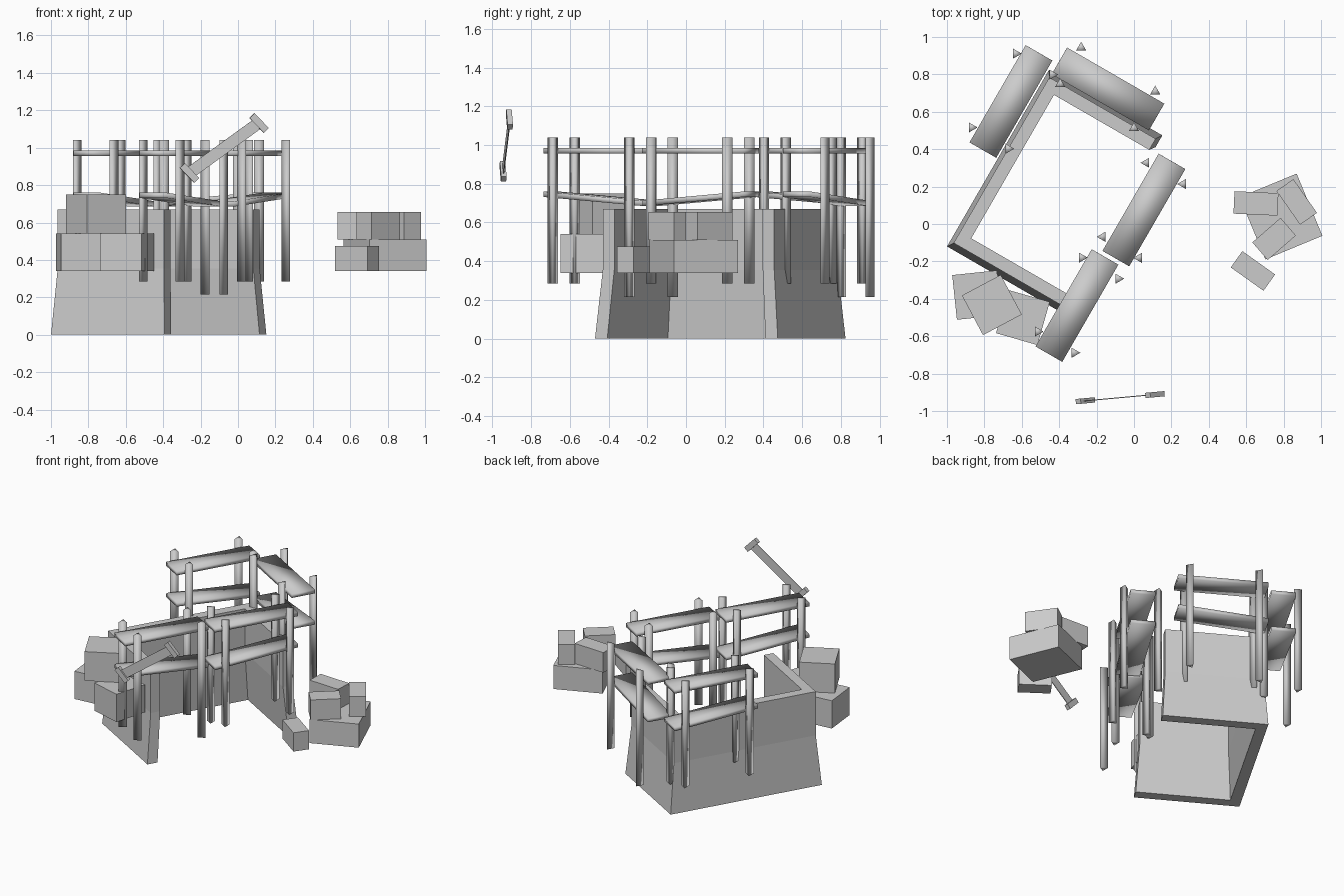
import bpy, bmesh, math
from mathutils import Matrix, Vector

if "Cube" in bpy.data.objects:
    bpy.data.objects.remove(bpy.data.objects["Cube"])

stone = bpy.data.materials.new("light grey")
stone.diffuse_color = (0.6, 0.6, 0.6, 1)
stone.use_nodes = True
stone.node_tree.nodes["Principled BSDF"].inputs["Base Color"].default_value = stone.diffuse_color


def finish(name, bm, matrix=Matrix(), smooth=False):
    bmesh.ops.recalc_face_normals(bm, faces=bm.faces)
    mesh = bpy.data.meshes.new(name)
    bm.to_mesh(mesh)
    bm.free()
    mesh.materials.append(stone)
    for p in mesh.polygons:
        p.use_smooth = smooth
    ob = bpy.data.objects.new(name, mesh)
    ob.matrix_world = matrix
    bpy.context.collection.objects.link(ob)
    return ob


def place(x, y, z, turn=0.0, pitch=0.0):
    return (Matrix.Translation((x, y, z)) @ Matrix.Rotation(math.radians(turn), 4, 'Z')
            @ Matrix.Rotation(math.radians(pitch), 4, 'Y'))


def box(name, size, matrix, smooth=False):
    bm = bmesh.new()
    bmesh.ops.create_cube(bm, size=1)
    bmesh.ops.scale(bm, vec=size, verts=bm.verts)
    return finish(name, bm, matrix, smooth)


def post(name, radius, low, high, matrix, smooth=True):
    # Three-sided upright pole
    bm = bmesh.new()
    bmesh.ops.create_cone(bm, cap_ends=True, segments=3, radius1=radius,
                          radius2=radius, depth=high - low)
    # one edge of the pole points along local -X
    tip = max(bm.verts, key=lambda v: v.co.length_squared).co
    turn = math.pi - math.atan2(tip.y, tip.x)
    bmesh.ops.rotate(bm, cent=(0, 0, 0), matrix=Matrix.Rotation(turn, 3, 'Z'), verts=bm.verts)
    bmesh.ops.translate(bm, vec=(0, 0, (low + high) / 2), verts=bm.verts)
    return finish(name, bm, matrix, smooth)


# Three-sided tower wall: a C-shaped plan that leans inward, then rises straight
LONG, SHORT, THICK = 1.09, 0.70, 0.073
a, b, t = LONG / 2, SHORT / 2, THICK
plan = [(-a, -b), (-a, b), (a, b), (a, -b),
        (a - t, -b), (a - t, b - t), (-a + t, b - t), (-a + t, -b)]
bm = bmesh.new()
rings = [[bm.verts.new((x * s, y * s, z)) for x, y in plan]
         for z, s in ((0, 1), (0.355, 0.938), (0.67, 0.938))]
for lower, upper in zip(rings, rings[1:]):
    for i in range(8):
        j = (i + 1) % 8
        bm.faces.new((lower[i], lower[j], upper[j], upper[i]))
for r in (rings[0], rings[-1]):
    for q in ((0, 1, 6, 7), (1, 2, 5, 6), (2, 3, 4, 5)):
        bm.faces.new([r[k] for k in q])
finish("tower_wall", bm, place(-0.424, 0.177, 0, 60))

# Scaffold bays: two planks each, the lower one sagging, on four poles
bays = {"left": (-0.658, 0.655, 60), "back": (-0.139, 0.722, 150),
        "right": (0.053, 0.075, 240), "front": (-0.305, -0.436, 60)}
for side, (x, y, turn) in bays.items():
    base = place(x, y, 0, turn)
    box(side + "_upper_plank", (0.60, 0.165, 0.028), base @ place(0, 0, 0.97), True)
    box(side + "_lower_plank", (0.60, 0.165, 0.028), base @ place(0, 0, 0.722, 0, 4.5), True)
    for i, (px, py) in enumerate([(-0.225, -0.115), (-0.225, 0.112),
                                  (0.235, 0.105), (0.235, -0.12)]):
        low = 0.215 if i == 3 else 0.285
        post(f"{side}_post_{i + 1}", 0.031, low, 1.04, base @ place(px, py, 0))

# Stacked stone blocks: x, y, turn, length, width, bottom, top
blocks = [
    (-0.84, -0.38, 6, 0.24, 0.24, 0.34, 0.54),
    (-0.594, -0.50, -16, 0.23, 0.24, 0.34, 0.54),
    (-0.76, -0.433, 28, 0.235, 0.24, 0.54, 0.75),
    (0.786, 0.04, 22.5, 0.33, 0.36, 0.34, 0.51),
    (0.652, 0.11, -2.6, 0.235, 0.12, 0.51, 0.655),
    (0.87, 0.118, -55, 0.22, 0.11, 0.51, 0.655),
    (0.749, -0.08, 41, 0.20, 0.125, 0.51, 0.655),
    (0.636, -0.251, -35.5, 0.215, 0.107, 0.34, 0.475),
]
for i, (x, y, turn, l, w, z0, z1) in enumerate(blocks):
    box(f"stone_block_{i + 1}", (l, w, z1 - z0), place(x, y, (z0 + z1) / 2, turn))

# Floating mallet: thin flat handle with a head at each end
ends = [Vector((-0.26, -0.945, 0.865)), Vector((0.112, -0.912, 1.132))]
mid = (ends[0] + ends[1]) / 2
box("mallet_handle", (0.45, 0.005, 0.063), place(*mid, 5.2, -35.8))
for label, p in zip(("lower", "upper"), ends):
    box(f"mallet_{label}_head", (0.11, 0.028, 0.037), place(*p, 5.2, 46))
